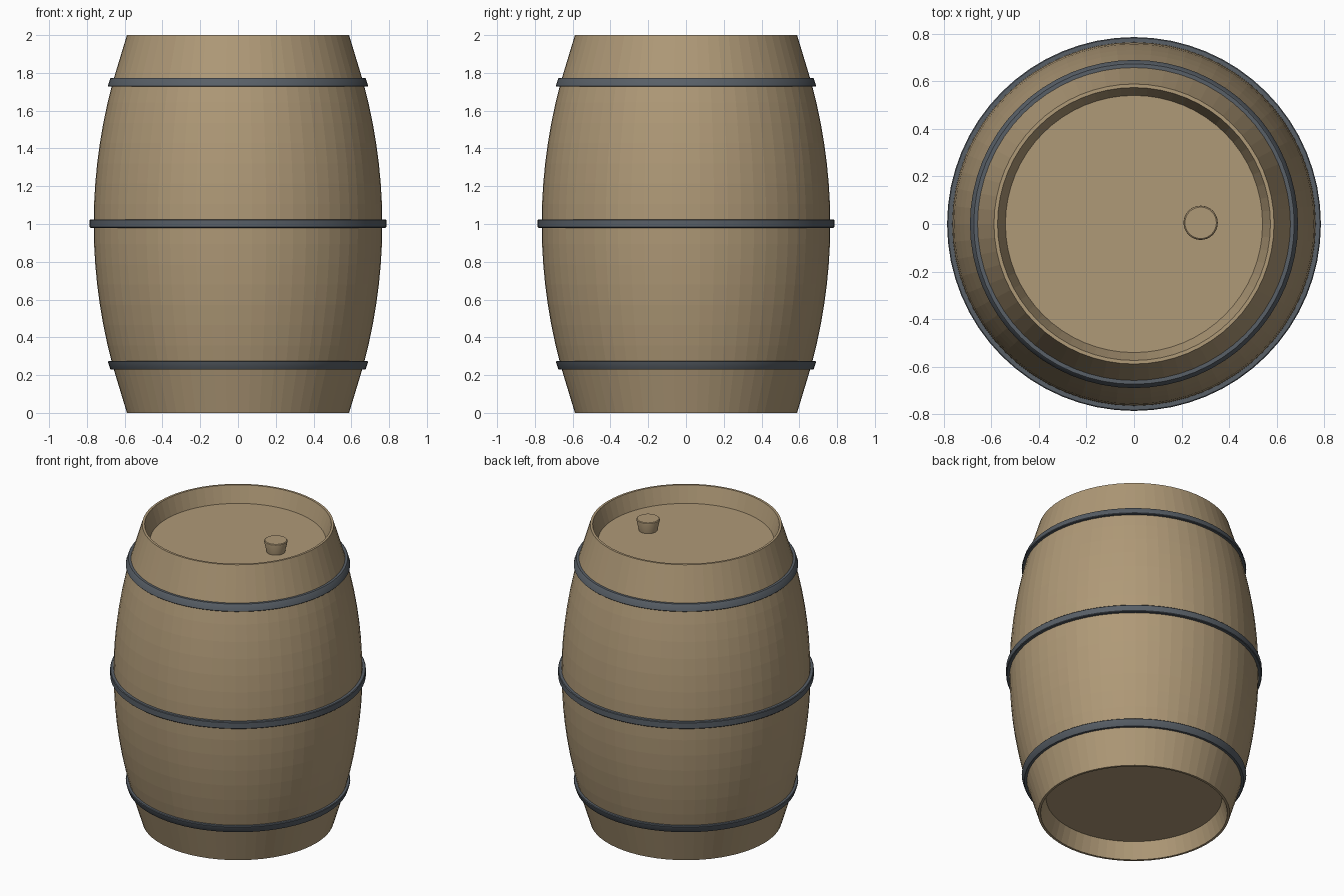
import bpy, bmesh, math

if "Cube" in bpy.data.objects:
    bpy.data.objects.remove(bpy.data.objects["Cube"])

SIDES = 64


def material(name, rgb):
    m = bpy.data.materials.new(name)
    m.diffuse_color = (*rgb, 1)
    m.use_nodes = True
    m.node_tree.nodes["Principled BSDF"].inputs["Base Color"].default_value = m.diffuse_color
    return m


wood = material("oak_wood", (0.43, 0.32, 0.185))
iron = material("dark_iron", (0.098, 0.115, 0.135))


def lathe(name, profile, mat, closed=False, caps=False, sides=SIDES, centre=(0, 0, 0), smooth=False):
    """Spin a list of (radius, z) points around the z axis."""
    bm = bmesh.new()
    rings = []
    for r, z in profile:
        rings.append([bm.verts.new((r * math.cos(2 * math.pi * i / sides),
                                    r * math.sin(2 * math.pi * i / sides), z))
                      for i in range(sides)])
    pairs = list(zip(rings, rings[1:]))
    if closed:
        pairs.append((rings[-1], rings[0]))
    for a, b in pairs:
        for i in range(sides):
            j = (i + 1) % sides
            bm.faces.new((a[i], a[j], b[j], b[i]))
    if caps:
        bm.faces.new(rings[0][::-1])
        bm.faces.new(rings[-1])
    bmesh.ops.recalc_face_normals(bm, faces=bm.faces)
    mesh = bpy.data.meshes.new(name)
    bm.to_mesh(mesh)
    bm.free()
    mesh.materials.append(mat)
    obj = bpy.data.objects.new(name, mesh)
    obj.location = centre
    bpy.context.collection.objects.link(obj)
    if smooth:
        bpy.ops.object.select_all(action='DESELECT')
        obj.select_set(True)
        bpy.context.view_layer.objects.active = obj
        bpy.ops.object.shade_smooth_by_angle(angle=math.radians(30))
    return obj


def bulge(z):
    return 0.764 - 0.178 * (z - 1) ** 2


# Barrel body: recessed lower head, straight ends, bulging middle, recessed upper head
HEAD = 0.11
RINGS = 14
outer = [(0.588, 0)]
outer += [(bulge(z), z) for z in (0.25 + 1.5 * i / RINGS for i in range(RINGS + 1))]
outer += [(0.588, 2)]
lathe("barrel_body",
      [(0.54, HEAD), (0.573, 0)] + outer + [(0.573, 2), (0.54, 2 - HEAD)],
      wood, caps=True)


# Iron hoops, leaning with the slope of the staves
def hoop(name, z, r_low, r_high, half=0.023):
    e = 0.004
    lathe(name, [(r_low - 0.05, z - half), (r_low - e, z - half), (r_low, z - half + e),
                 (r_high, z + half - e), (r_high - e, z + half), (r_high - 0.05, z + half)],
          iron, closed=True, smooth=True)


hoop("lower_hoop", 0.252, 0.677, 0.689)
hoop("middle_hoop", 1.002, 0.785, 0.785)
hoop("upper_hoop", 1.75, 0.689, 0.677)

# Tapered bung standing on the upper head
lathe("bung", [(0.054, -0.02), (0.057, 0), (0.072, 0.068), (0.071, 0.074), (0.066, 0.078)],
      wood, caps=True, sides=32, centre=(0.28, 0.005, 2 - HEAD), smooth=True)
